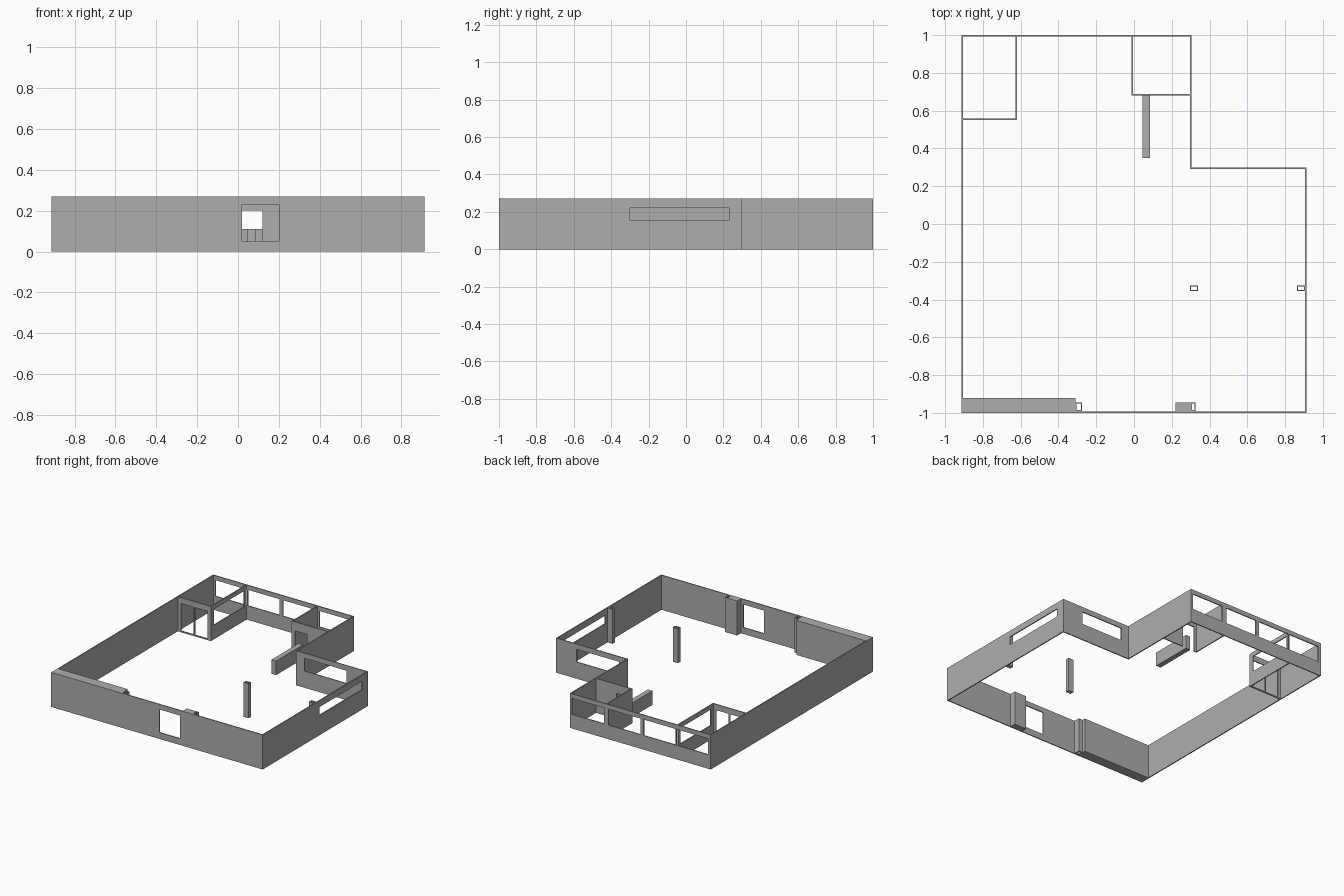
import bpy
import bmesh
from mathutils import Matrix, Vector

if "Cube" in bpy.data.objects:
    bpy.data.objects.remove(bpy.data.objects["Cube"])

H = 0.27   # wall height
T = 0.008  # wall thickness

plaster = bpy.data.materials.new("grey_plaster")
plaster.use_nodes = True
colour = (0.42, 0.42, 0.42, 1)
plaster.diffuse_color = colour
plaster.node_tree.nodes["Principled BSDF"].inputs["Base Color"].default_value = colour


def finish(name, bm):
    bmesh.ops.recalc_face_normals(bm, faces=bm.faces)
    mesh = bpy.data.meshes.new(name)
    bm.to_mesh(mesh)
    bm.free()
    mesh.materials.append(plaster)
    obj = bpy.data.objects.new(name, mesh)
    bpy.context.collection.objects.link(obj)
    return obj


def block(name, x0, x1, y0, y1, z1):
    bm = bmesh.new()
    size = Matrix.Diagonal((x1 - x0, y1 - y0, z1, 1))
    centre = Matrix.Translation(((x0 + x1) / 2, (y0 + y1) / 2, z1 / 2))
    bmesh.ops.create_cube(bm, size=1, matrix=centre @ size)
    return finish(name, bm)


def wall(name, along, at, a, b, openings=()):
    """Wall along x or y, centred on `at`; openings are (start, end, low, high)."""
    us = sorted({a, b, *(u for o in openings for u in o[:2])})
    zs = sorted({0, H, *(z for o in openings for z in o[2:])})
    depth = Vector((0, T, 0)) if along == "x" else Vector((T, 0, 0))

    def point(u, z):
        p = Vector((u, at, z)) if along == "x" else Vector((at, u, z))
        return p - depth / 2

    bm = bmesh.new()
    verts = {(u, z): bm.verts.new(point(u, z)) for u in us for z in zs}
    for u0, u1 in zip(us, us[1:]):
        for z0, z1 in zip(zs, zs[1:]):
            um, zm = (u0 + u1) / 2, (z0 + z1) / 2
            if not any(o[0] < um < o[1] and o[2] < zm < o[3] for o in openings):
                bm.faces.new([verts[k] for k in ((u0, z0), (u1, z0), (u1, z1), (u0, z1))])
    bmesh.ops.delete(bm, geom=[v for v in bm.verts if not v.link_faces], context="VERTS")
    # Give the sheet its thickness
    sheet = bm.faces[:]
    new = bmesh.ops.extrude_face_region(bm, geom=sheet, use_keep_orig=True)["geom"]
    bmesh.ops.translate(bm, vec=depth, verts=[g for g in new if isinstance(g, bmesh.types.BMVert)])
    return finish(name, bm)


def hollow_column(name, x0, x1, y0, y1):
    bm = bmesh.new()
    rings = []
    for inset in (0, 0.006):
        corners = ((x0 + inset, y0 + inset), (x1 - inset, y0 + inset),
                   (x1 - inset, y1 - inset), (x0 + inset, y1 - inset))
        rings.append([[bm.verts.new((x, y, z)) for x, y in corners] for z in (0, H)])
    (out_low, out_top), (in_low, in_top) = rings
    for p, q in ((out_low, out_top), (out_top, in_top), (in_top, in_low), (in_low, out_low)):
        for i in range(4):
            j = (i + 1) % 4
            bm.faces.new((p[i], p[j], q[j], q[i]))
    return finish(name, bm)


# Outer walls
h = T / 2
left, right, front, back = -0.914 + h, 0.914 - h, -1 + h, 1 - h
step_x, step_y = 0.30, 0.295
wall("front_wall", "x", front, left - h, right + h, [(0.02, 0.20, 0.05, 0.23)])
wall("west_wall", "y", left, front + h, back - h)
wall("east_wall", "y", right, front + h, step_y - h, [(-0.30, 0.23, 0.155, 0.22)])
wall("step_wall", "x", step_y, step_x - h, right + h, [(0.37, 0.735, 0.13, 0.23)])
wall("step_return_wall", "y", step_x, step_y + h, back - h)
wall("back_wall", "x", back, left - h, step_x + h,
     [(u, u + 0.275, 0.11, 0.235) for u in (-0.89, -0.61, -0.305, 0.01)])

# Corner room with glazed partitions
wall("corner_room_front", "x", 0.555, left + h, -0.62,
     [(-0.88, -0.77, 0.01, 0.225), (-0.76, -0.65, 0.01, 0.225)])
wall("corner_room_side", "y", -0.624, 0.555 + h, back - h, [(0.59, 0.965, 0.11, 0.235)])

# Small room and the low partition in front of it
wall("small_room_side", "y", -0.01, 0.685 + h, back - h)
wall("small_room_front", "x", 0.685, -0.014, step_x - h, [(0.015, 0.12, 0, 0.20)])
block("low_partition", 0.045, 0.085, 0.35, 0.681, 0.11)

# Thickened parts of the front wall
block("deep_wall_lining", left + h, -0.31, front + h, -0.92, H)
block("front_pier", 0.22, 0.30, front + h, -0.945, H)

# Hollow columns
hollow_column("front_column_west", -0.31, -0.275, front + h, -0.945)
hollow_column("front_column_east", 0.30, 0.325, front + h, -0.945)
hollow_column("middle_column", 0.297, 0.34, -0.355, -0.325)
hollow_column("east_column", 0.863, right - h, -0.355, -0.325)
